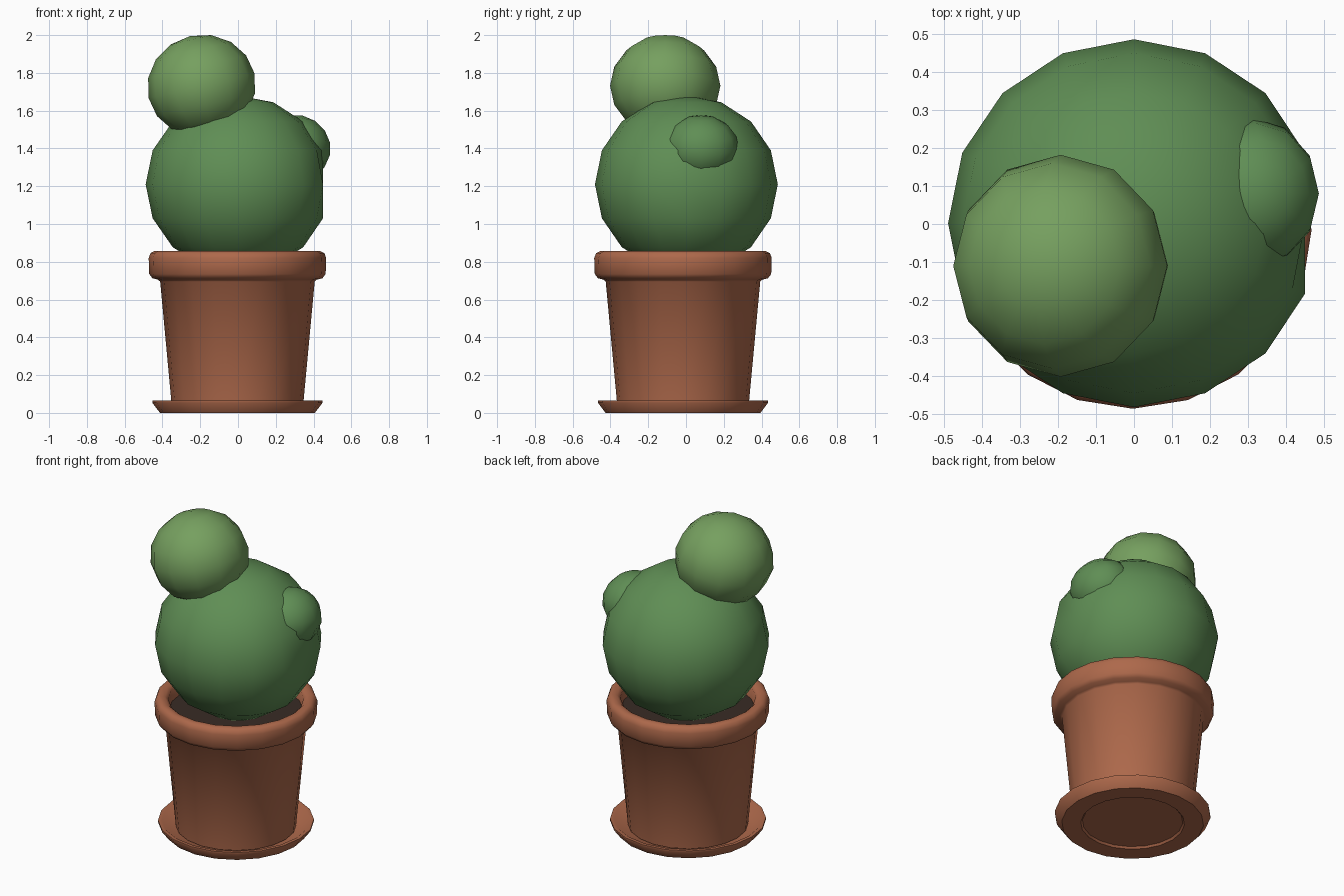
import bpy, bmesh, math
from mathutils import Matrix, Vector

if "Cube" in bpy.data.objects:
    bpy.data.objects.remove(bpy.data.objects["Cube"])

POT_CENTRE = Vector((-0.003, -0.016, 0))


def material(name, rgb):
    m = bpy.data.materials.new(name)
    m.diffuse_color = (*rgb, 1)
    m.use_nodes = True
    m.node_tree.nodes["Principled BSDF"].inputs["Base Color"].default_value = m.diffuse_color
    return m


def finish(name, bm, mat, angle):
    bmesh.ops.recalc_face_normals(bm, faces=bm.faces[:])
    mesh = bpy.data.meshes.new(name)
    bm.to_mesh(mesh)
    bm.free()
    ob = bpy.data.objects.new(name, mesh)
    bpy.context.collection.objects.link(ob)
    mesh.materials.append(mat)
    bpy.ops.object.select_all(action='DESELECT')
    ob.select_set(True)
    bpy.context.view_layer.objects.active = ob
    bpy.ops.object.shade_smooth_by_angle(angle=math.radians(angle))
    return ob


def lathe(name, profile, mat, sides=20):
    """Spin an (r, z) profile around the pot axis."""
    bm = bmesh.new()
    verts = [bm.verts.new((r, 0, z)) for r, z in profile]
    edges = [bm.edges.new(p) for p in zip(verts, verts[1:])]
    bmesh.ops.spin(bm, geom=verts + edges, cent=(0, 0, 0), axis=(0, 0, 1),
                   angle=math.tau, steps=sides, use_duplicate=False)
    bmesh.ops.remove_doubles(bm, verts=bm.verts[:], dist=1e-4)
    bmesh.ops.translate(bm, verts=bm.verts[:], vec=POT_CENTRE)
    return finish(name, bm, mat, 50)


def ball(name, centre, radii, mat, segs, rings, tilt=0.0, max_x=9.0):
    """Low-poly smooth ball, optionally leaning and flattened on +x."""
    bm = bmesh.new()
    bmesh.ops.create_uvsphere(bm, u_segments=segs, v_segments=rings, radius=1)
    mtx = (Matrix.Translation(centre) @ Matrix.Rotation(math.radians(tilt), 4, 'Y')
           @ Matrix.Diagonal((*radii, 1)))
    bmesh.ops.transform(bm, matrix=mtx, verts=bm.verts[:])
    for v in bm.verts:
        v.co.x = min(v.co.x, max_x)
    return finish(name, bm, mat, 80)


clay = material("terracotta", (0.42, 0.14, 0.07))
earth = material("soil", (0.04, 0.025, 0.018))
green = material("cactus_green", (0.115, 0.27, 0.09))
pale = material("cactus_light_green", (0.18, 0.35, 0.115))

# Saucer with a shallow recess underneath
lathe("saucer", [(0, 0.012), (0.29, 0.012), (0.30, 0), (0.41, 0), (0.45, 0.053),
                 (0.45, 0.065), (0.428, 0.065), (0.375, 0.025), (0, 0.025)], clay)

# Tapered pot with a rounded, thick rim
lathe("pot", [(0, 0.03), (0.347, 0.03), (0.409, 0.695), (0.42, 0.705), (0.45, 0.713),
              (0.467, 0.735), (0.47, 0.82), (0.46, 0.846), (0.438, 0.857),
              (0.41, 0.852), (0.391, 0.835), (0.385, 0.74)], clay)

# Soil
lathe("soil", [(0, 0.765), (0.388, 0.765)], earth)

# Cactus body, upper ball and side bud
ball("cactus_body", (0, 0.002, 1.21), (0.489, 0.484, 0.47), green, 16, 8, max_x=0.45)
ball("cactus_top", (-0.193, -0.11, 1.732), (0.288, 0.292, 0.27), pale, 12, 8, tilt=-13)
ball("cactus_bud", (0.307, 0.08, 1.402), (0.183, 0.2, 0.175), green, 12, 8, tilt=12)
